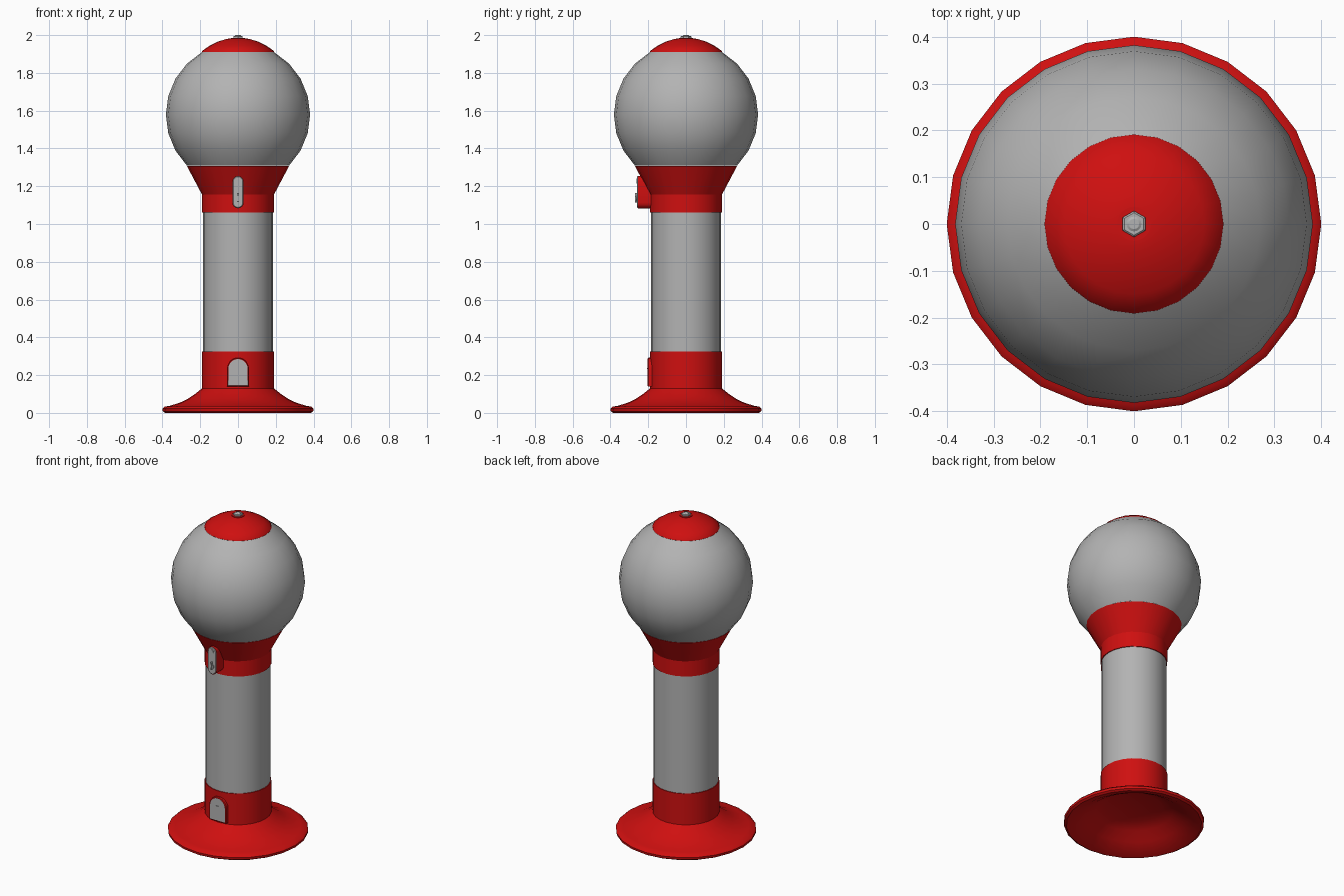
import bpy, bmesh, math

cube = bpy.data.objects.get("Cube")
if cube:
    bpy.data.objects.remove(cube)

SIDES = 24


def material(name, rgb):
    m = bpy.data.materials.new(name)
    m.use_nodes = True
    m.diffuse_color = (*rgb, 1)
    m.node_tree.nodes["Principled BSDF"].inputs["Base Color"].default_value = (*rgb, 1)
    return m


RED = material("red paint", (0.62, 0.005, 0.005))
GREY = material("light grey", (0.45, 0.45, 0.45))


def finish(name, bm, mats, angle=24):
    bmesh.ops.recalc_face_normals(bm, faces=bm.faces)
    mesh = bpy.data.meshes.new(name)
    bm.to_mesh(mesh)
    bm.free()
    for m in mats:
        mesh.materials.append(m)
    obj = bpy.data.objects.new(name, mesh)
    bpy.context.collection.objects.link(obj)
    bpy.ops.object.select_all(action="DESELECT")
    obj.select_set(True)
    bpy.context.view_layer.objects.active = obj
    bpy.ops.object.shade_smooth_by_angle(angle=math.radians(angle))
    return obj


def lathe(name, profile, mat, sides=SIDES, angle=24, turn=0):
    """Spin a profile of (radius, height) points around the z axis."""
    bm = bmesh.new()
    verts = [bm.verts.new((r * math.cos(turn), r * math.sin(turn), z)) for r, z in profile]
    edges = [bm.edges.new(pair) for pair in zip(verts, verts[1:])]
    bmesh.ops.spin(bm, geom=verts + edges, cent=(0, 0, 0), axis=(0, 0, 1),
                   angle=math.tau, steps=sides, use_duplicate=False)
    bmesh.ops.remove_doubles(bm, verts=bm.verts, dist=0.0005)
    return finish(name, bm, [mat], angle)


def arc(radius, cx, cz, start, end, steps):
    angles = [math.radians(start + (end - start) * i / steps) for i in range(steps + 1)]
    return [(cx + radius * math.cos(a), cz + radius * math.sin(a)) for a in angles]


def slab(name, outline, front, back, mats, inset=0, bevel=0):
    """Extrude an (x, z) outline along y; the inset front panel takes the last material."""
    bm = bmesh.new()
    face = bm.faces.new([bm.verts.new((x, front, z)) for x, z in outline])
    side = bmesh.ops.extrude_face_region(bm, geom=[face], use_keep_orig=True)
    moved = [g for g in side["geom"] if isinstance(g, bmesh.types.BMVert)]
    bmesh.ops.translate(bm, verts=moved, vec=(0, back - front, 0))
    bmesh.ops.recalc_face_normals(bm, faces=bm.faces)
    if bevel:
        bmesh.ops.bevel(bm, geom=list(face.edges), offset=bevel, segments=1, affect="EDGES")
    bm.normal_update()
    panel = max((f for f in bm.faces if f.normal.y < -0.99), key=lambda f: f.calc_area())
    if inset:
        bmesh.ops.inset_region(bm, faces=[panel], thickness=inset, depth=0)
    panel.material_index = len(mats) - 1
    return finish(name, bm, mats, 35)


def capsule(half_width, low, high):
    return (arc(half_width, 0, high - half_width, 0, 180, 8)
            + arc(half_width, 0, low + half_width, 180, 360, 8))


# Flared foot, hollow underneath
lathe("flared_foot", [(0.19, 0.13), (0.225, 0.102), (0.265, 0.075), (0.31, 0.053),
                      (0.36, 0.038), (0.388, 0.033), (0.4, 0.022), (0.398, 0.008),
                      (0.385, 0), (0.34, 0.012), (0.28, 0.045), (0.22, 0.085),
                      (0.16, 0.11), (0, 0.115)], RED, angle=40)

# Column and its lower sleeve
lathe("lower_sleeve", [(0.183, 0.13), (0.19, 0.13), (0.19, 0.325), (0.183, 0.325)], RED)
lathe("column", [(0, 0.12), (0.185, 0.12), (0.185, 1.08), (0, 1.08)], GREY)

# Collar that widens to hold the globe
lathe("collar", [(0, 1.06), (0.19, 1.06), (0.19, 1.155), (0.271, 1.308), (0.26, 1.308)], RED)

# Globe
lathe("globe", arc(0.382, 0, 1.579, -45, 60, 7), GREY, angle=40)

# Lid and hex nut on top
lathe("lid", [(0.18, 1.91), (0.191, 1.91), (0.189, 1.917), (0.15, 1.944), (0.105, 1.966),
              (0.06, 1.98), (0.036, 1.983), (0, 1.984)], RED, angle=40)
lathe("lid_washer", [(0.036, 1.978), (0.036, 1.986), (0, 1.986)], RED)
lathe("lid_nut", [(0.028, 1.98), (0.028, 1.993), (0.024, 1.996), (0, 1.996)],
      GREY, sides=6, turn=math.pi / 6)
lathe("lid_bolt_end", [(0.016, 1.99), (0.016, 1.997), (0.011, 2.0), (0, 2.0)], GREY, sides=12)

# Coin mechanism: housing, face plate, slot and turning handle
slab("coin_housing", capsule(0.03, 1.083, 1.255), -0.255, -0.17, [RED])
slab("coin_plate", capsule(0.028, 1.085, 1.253), -0.259, -0.25, [GREY], bevel=0.003)
slab("coin_slot", capsule(0.012, 1.215, 1.24), -0.262, -0.258, [GREY])
slab("handle_disc", arc(0.015, 0, 1.135, 0, 345, 15), -0.264, -0.258, [GREY])
slab("handle_grip", capsule(0.005, 1.115, 1.165), -0.27, -0.258, [GREY])

# Dispensing door: arched frame with an inset panel
door = [(-0.058, 0.14), (0.058, 0.14)] + arc(0.058, 0, 0.234, 0, 180, 12)
slab("door_frame", door, -0.203, -0.17, [RED, GREY], inset=0.003, bevel=0.004)
slab("door_latch", [(-0.012, 0.232), (0.012, 0.232), (0.012, 0.238), (-0.012, 0.238)],
     -0.206, -0.2, [GREY])
